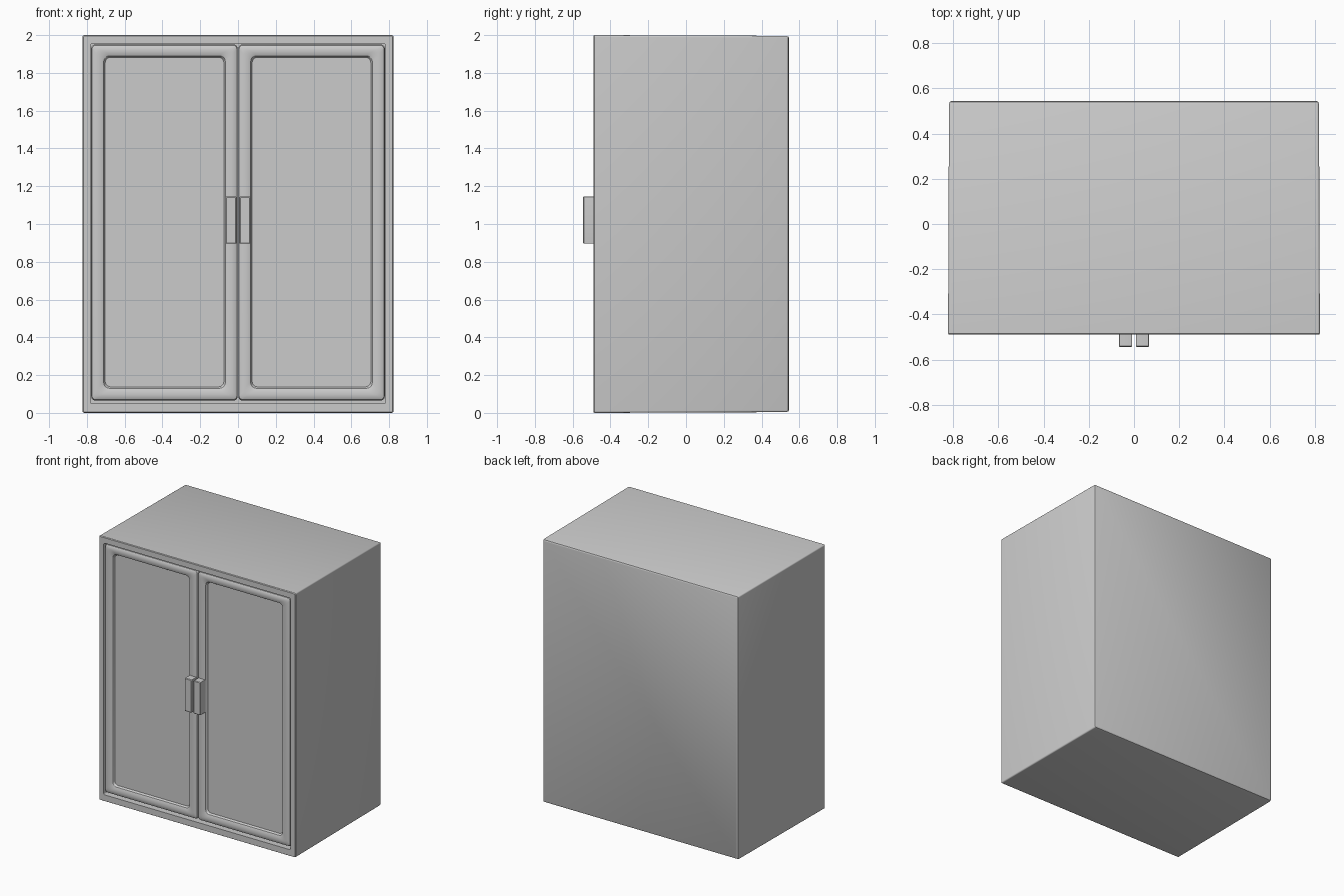
import bpy, bmesh, math

if "Cube" in bpy.data.objects:
    bpy.data.objects.remove(bpy.data.objects["Cube"])


def ring(bm, x0, x1, z0, z1, r, y, n=5):
    """Rounded rectangle of vertices in the plane at depth y."""
    verts = []
    for cx, cz, start in ((x1 - r, z1 - r, 0), (x0 + r, z1 - r, 90),
                          (x0 + r, z0 + r, 180), (x1 - r, z0 + r, 270)):
        for i in range(n + 1):
            a = math.radians(start + 90 * i / n)
            verts.append(bm.verts.new((cx + r * math.cos(a), y, cz + r * math.sin(a))))
    return verts


def loft(name, rings):
    """Join successive rounded rectangles and cap both ends."""
    bm = bmesh.new()
    loops = [ring(bm, *r) for r in rings]
    for a, b in zip(loops, loops[1:]):
        for i in range(len(a)):
            j = (i + 1) % len(a)
            bm.faces.new((a[i], a[j], b[j], b[i]))
    bm.faces.new(loops[0])
    bm.faces.new(loops[-1])
    bmesh.ops.recalc_face_normals(bm, faces=bm.faces)
    mesh = bpy.data.meshes.new(name)
    bm.to_mesh(mesh)
    bm.free()
    ob = bpy.data.objects.new(name, mesh)
    bpy.context.collection.objects.link(ob)
    bpy.ops.object.select_all(action='DESELECT')
    ob.select_set(True)
    bpy.context.view_layer.objects.active = ob
    bpy.ops.object.shade_smooth_by_angle(angle=math.radians(30))
    return ob


def inset(rect, d):
    x0, x1, z0, z1 = rect
    return (x0 + d, x1 - d, z0 + d, z1 - d)


# Cabinet case: softened back edges, crisp front lip and a door recess
outer = (-0.823, 0.823, 0.0, 2.0)
opening = (-0.782, 0.782, 0.05, 1.955)
loft("cabinet_case", [
    (*inset(outer, 0.015), 0.005, 0.545),
    (*inset(outer, 0.008), 0.008, 0.541),
    (*inset(outer, 0.004), 0.01, 0.53),
    (*outer, 0.01, -0.484),
    (*inset(outer, 0.004), 0.008, -0.49),
    (*opening, 0.01, -0.49),
    (*opening, 0.01, -0.43),
])

for side, s in (("left", -1), ("right", 1)):
    # Door: rounded frame around a sunken panel
    xs = sorted((s * 0.002, s * 0.777))
    door = (*xs, 0.066, 1.95)
    xp = sorted((s * 0.075, s * 0.703))
    panel = (*xp, 0.138, 1.882)
    loft(side + "_door", [
        (*door, 0.02, -0.43),
        (*door, 0.02, -0.472),
        (*inset(door, 0.004), 0.02, -0.481),
        (*inset(door, 0.014), 0.02, -0.487),
        (*inset(door, 0.03), 0.025, -0.489),
        (*inset(panel, -0.022), 0.035, -0.488),
        (*inset(panel, -0.008), 0.03, -0.482),
        (*panel, 0.028, -0.468),
    ])

    # Handle: upright block with a small bevel
    grip = (*sorted((s * 0.008, s * 0.066)), 0.896, 1.145)
    loft(side + "_handle", [
        (*grip, 0.004, -0.475),
        (*grip, 0.004, -0.541),
        (*inset(grip, 0.004), 0.004, -0.545),
    ])
